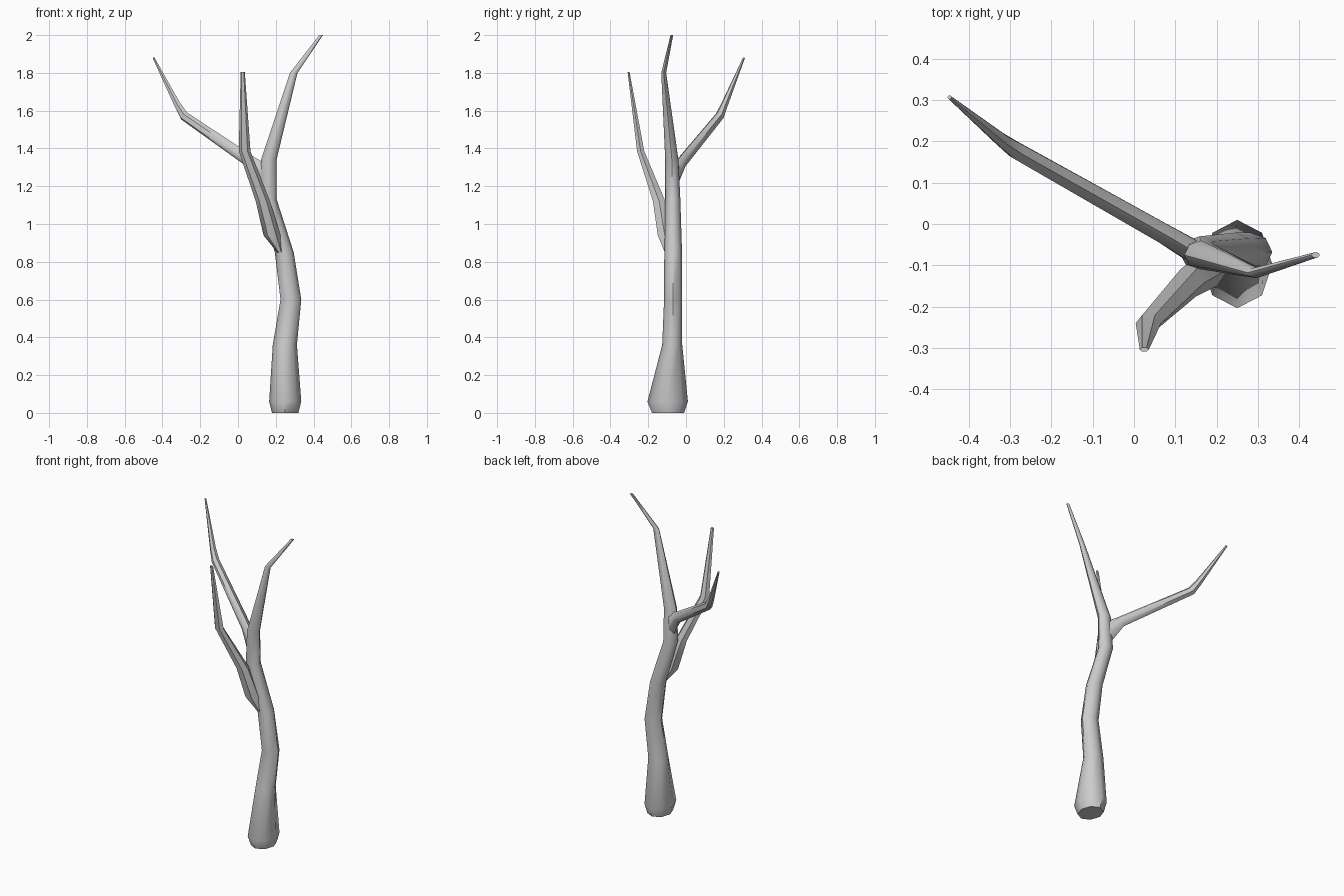
import bpy
import bmesh
from math import cos, sin, tau, radians
from mathutils import Vector

if "Cube" in bpy.data.objects:
    bpy.data.objects.remove(bpy.data.objects["Cube"])


def tube(name, rings, sides, follow=False, turn=0.0):
    """Loft rings (x, y, z, ru, rv); rings lie flat, or follow the path."""
    bm = bmesh.new()
    pts = [Vector(r[:3]) for r in rings]
    loops = []
    for i, (p, r) in enumerate(zip(pts, rings)):
        u, v = Vector((1, 0, 0)), Vector((0, 1, 0))
        if follow:
            a, b = pts[max(i - 1, 0)], pts[min(i + 1, len(pts) - 1)]
            t = (p - a).normalized() + (b - p).normalized()
            u = t.cross(Vector((0, 0, 1))).normalized()
            v = u.cross(t).normalized()
        angles = [tau * k / sides + turn for k in range(sides)]
        loops.append([bm.verts.new(p + u * cos(a) * r[3] + v * sin(a) * r[4])
                      for a in angles])
    for low, high in zip(loops, loops[1:]):
        for k in range(sides):
            j = (k + 1) % sides
            bm.faces.new((low[k], low[j], high[j], high[k]))
    bm.faces.new(loops[0][::-1])
    bm.faces.new(loops[-1])
    bmesh.ops.recalc_face_normals(bm, faces=bm.faces)
    mesh = bpy.data.meshes.new(name)
    bm.to_mesh(mesh)
    bm.free()
    ob = bpy.data.objects.new(name, mesh)
    bpy.context.collection.objects.link(ob)
    bpy.ops.object.select_all(action='DESELECT')
    ob.select_set(True)
    bpy.context.view_layer.objects.active = ob
    bpy.ops.object.shade_smooth_by_angle(angle=radians(48))
    return ob


# Crooked trunk with flared foot, running on into the right-hand limb
tube("trunk", [
    (0.25, -0.095, 0.0, 0.07, 0.085),
    (0.25, -0.097, 0.06, 0.085, 0.107),
    (0.248, -0.073, 0.36, 0.064, 0.053),
    (0.28, -0.068, 0.60, 0.055, 0.048),
    (0.245, -0.068, 0.85, 0.05, 0.047),
    (0.158, -0.07, 1.13, 0.047, 0.04),
    (0.163, -0.075, 1.34, 0.041, 0.035),
    (0.295, -0.118, 1.80, 0.02, 0.013),
    (0.44, -0.075, 2.0, 0.01, 0.007)], 8)

# Front limb, merging low into the trunk
tube("front_limb", [
    (0.222, -0.095, 0.85, 0.015, 0.02),
    (0.18, -0.112, 0.94, 0.045, 0.043),
    (0.132, -0.142, 1.12, 0.038, 0.038),
    (0.035, -0.24, 1.385, 0.031, 0.022),
    (0.025, -0.304, 1.805, 0.011, 0.006)], 6)

# Left limb reaching out to the back
tube("left_limb", [
    (0.155, -0.073, 1.245, 0.032, 0.065),
    (0.08, -0.028, 1.32, 0.028, 0.034),
    (-0.285, 0.178, 1.572, 0.023, 0.026),
    (-0.32, 0.203, 1.63, 0.018, 0.02),
    (-0.447, 0.307, 1.88, 0.005, 0.006)], 6, follow=True, turn=tau / 12)
